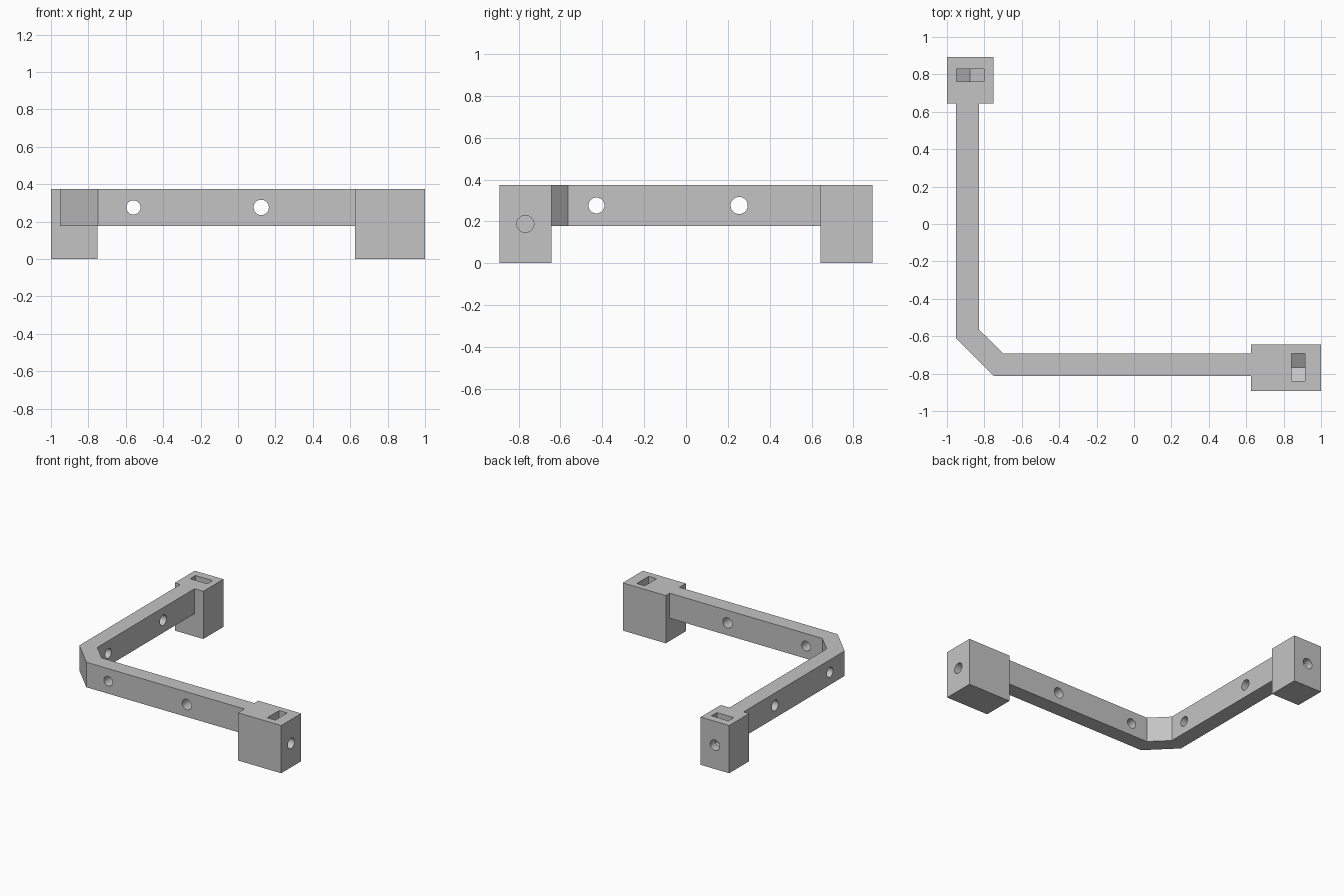
import bpy
import math
from mathutils import Matrix, Vector

cube = bpy.data.objects.get("Cube")
if cube:
    bpy.data.objects.remove(cube, do_unlink=True)

grey = bpy.data.materials.new("light_grey")
grey.use_nodes = True
colour = (0.55, 0.55, 0.55, 1)
grey.diffuse_color = colour
grey.node_tree.nodes["Principled BSDF"].inputs["Base Color"].default_value = colour

TOP = 0.375
HOLE_R = 0.041


def prism(name, outline, axis, low, high):
    """Extrude an outline along x, y or z; outline gives the other two axes in order."""
    def place(p, h):
        co = list(p)
        co.insert("xyz".index(axis), h)
        return co
    n = len(outline)
    verts = [place(p, h) for h in (low, high) for p in outline]
    faces = [list(range(n)), list(range(n, 2 * n))]
    faces += [[i, (i + 1) % n, (i + 1) % n + n, i + n] for i in range(n)]
    mesh = bpy.data.meshes.new(name)
    mesh.from_pydata(verts, [], faces)
    obj = bpy.data.objects.new(name, mesh)
    bpy.context.collection.objects.link(obj)
    mesh.materials.append(grey)
    select(obj)
    bpy.ops.object.mode_set(mode='EDIT')
    bpy.ops.mesh.select_all(action='SELECT')
    bpy.ops.mesh.normals_make_consistent(inside=False)
    bpy.ops.object.mode_set(mode='OBJECT')
    return obj


def select(obj):
    bpy.ops.object.select_all(action='DESELECT')
    bpy.context.view_layer.objects.active = obj
    obj.select_set(True)


def rectangle(x0, x1, y0, y1):
    return [(x0, y0), (x1, y0), (x1, y1), (x0, y1)]


def circle(u, v, r, n=32):
    return [(u + r * math.cos(2 * math.pi * i / n), v + r * math.sin(2 * math.pi * i / n))
            for i in range(n)]


def nut_slot(u, v, half):
    """Slot open at the top with the pointed floor of a hexagonal nut."""
    rise = half / math.sqrt(3)
    return [(u, v - 2 * rise), (u + half, v - rise), (u + half, TOP + 0.1),
            (u - half, TOP + 0.1), (u - half, v - rise)]


def cut(obj, cutters):
    select(obj)
    for cutter in cutters:
        mod = obj.modifiers.new("cut", 'BOOLEAN')
        mod.operation = 'DIFFERENCE'
        mod.solver = 'EXACT'
        mod.object = cutter
        select(obj)
        bpy.ops.object.modifier_apply(modifier=mod.name)
        bpy.data.objects.remove(cutter, do_unlink=True)
    bpy.ops.object.shade_smooth_by_angle(angle=math.radians(30))


# L-shaped beam with a chamfered corner
beam = prism("corner_beam", [
    (-0.952, 0.643), (-0.952, -0.61), (-0.749, -0.813), (0.626, -0.813),
    (0.626, -0.692), (-0.70, -0.692), (-0.828, -0.565), (-0.828, 0.643)],
    "z", 0.178, TOP)

# Screw holes through both arms
holes = [prism("hole", circle(x, 0.276, r), "y", -0.9, -0.6)
         for x, r in ((-0.559, 0.038), (0.124, HOLE_R))]
holes += [prism("hole", circle(y, 0.276, r), "x", -1.1, -0.75)
          for y, r in ((-0.428, 0.038), (0.254, HOLE_R))]
cut(beam, holes)

# Front end block: nut slot from above, screw hole from its left end
front = prism("front_end_block", rectangle(0.626, 1.0, -0.892, -0.643), "z", 0, TOP)
cut(front, [prism("slot", nut_slot(-0.766, 0.188, 0.074), "x", 0.843, 0.913),
            prism("hole", circle(-0.768, 0.188, HOLE_R), "x", 0.79, 1.1)])

# Back end block: nut slot from above, screw hole from the back
back = prism("back_end_block", rectangle(-1.0, -0.752, 0.643, 0.892), "z", 0, TOP)
cut(back, [prism("slot", nut_slot(-0.876, 0.188, 0.074), "y", 0.763, 0.829),
           prism("hole", circle(-0.876, 0.188, HOLE_R), "y", 0.69, 1.0)])
